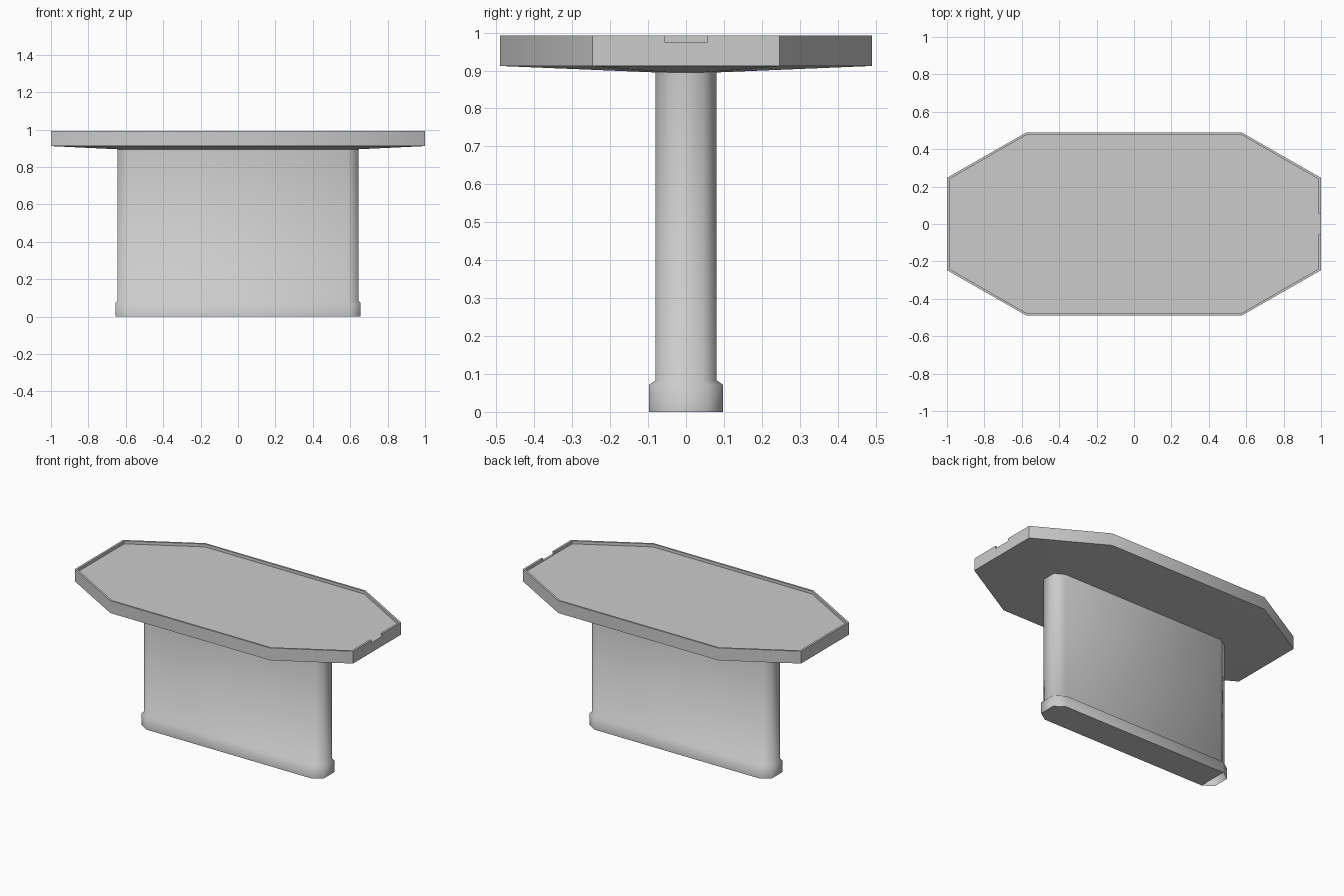
import bpy, bmesh

if "Cube" in bpy.data.objects:
    bpy.data.objects.remove(bpy.data.objects["Cube"])


def octagon(hx, hy, cx, cy, z):
    """Chamfered rectangle: half sizes hx, hy; the corner points are at cx and cy."""
    return [(hx, -cy, z), (hx, cy, z), (cx, hy, z), (-cx, hy, z),
            (-hx, cy, z), (-hx, -cy, z), (-cx, -hy, z), (cx, -hy, z)]


def loft(name, sections, cap_start=True, cap_end=True, open_end=False):
    """Skin a stack of octagons; open_end leaves the -x end of the first cap open."""
    bm = bmesh.new()
    rings = [[bm.verts.new(p) for p in s] for s in sections]
    for a, b in zip(rings, rings[1:]):
        for i in range(8):
            j = (i + 1) % 8
            bm.faces.new((a[i], a[j], b[j], b[i]))
    if cap_start:
        r = rings[0]
        keep = [r[i] for i in (7, 6, 3, 2, 1, 0)] if open_end else r[::-1]
        bm.faces.new(keep)
    if cap_end:
        bm.faces.new(rings[-1])
    mesh = bpy.data.meshes.new(name)
    bm.to_mesh(mesh)
    bm.free()
    obj = bpy.data.objects.new(name, mesh)
    bpy.context.collection.objects.link(obj)
    return obj


def smooth(obj, angle):
    bpy.ops.object.select_all(action='DESELECT')
    obj.select_set(True)
    bpy.context.view_layer.objects.active = obj
    bpy.ops.object.shade_smooth_by_angle(angle=angle)


# Tray-like top: sloped underside, outer wall, thin raised rim, recessed floor
table_top = loft("table_top", [
    octagon(0.645, 0.08, 0.585, 0.045, 0.895),
    octagon(1.0, 0.49, 0.575, 0.247, 0.912),
    octagon(1.0, 0.49, 0.575, 0.247, 0.992),
    octagon(0.987, 0.478, 0.572, 0.24, 0.992),
    octagon(0.987, 0.478, 0.572, 0.24, 0.973),
])

# Small notch through the rim on the right end
bpy.ops.mesh.primitive_cube_add(size=1, location=(1.0, 0, 1.0))
cutter = bpy.context.object
cutter.name = "notch_cutter"
cutter.scale = (0.06, 0.114, 0.05)
cutter.hide_render = True
cutter.display_type = 'WIRE'
cut = table_top.modifiers.new("rim_notch", 'BOOLEAN')
cut.operation = 'DIFFERENCE'
cut.solver = 'EXACT'
cut.object = cutter
bpy.context.view_layer.objects.active = table_top
bpy.ops.object.modifier_apply(modifier=cut.name)
bpy.data.objects.remove(cutter)
smooth(table_top, 0.6)

# Slab pedestal with flared foot, open underneath at its left end
pedestal = loft("pedestal", [
    octagon(0.656, 0.097, 0.593, 0.055, 0.0),
    octagon(0.656, 0.097, 0.593, 0.055, 0.072),
    octagon(0.645, 0.08, 0.585, 0.045, 0.084),
    octagon(0.645, 0.08, 0.585, 0.045, 0.895),
], cap_end=False, open_end=True)
smooth(pedestal, 1.05)
